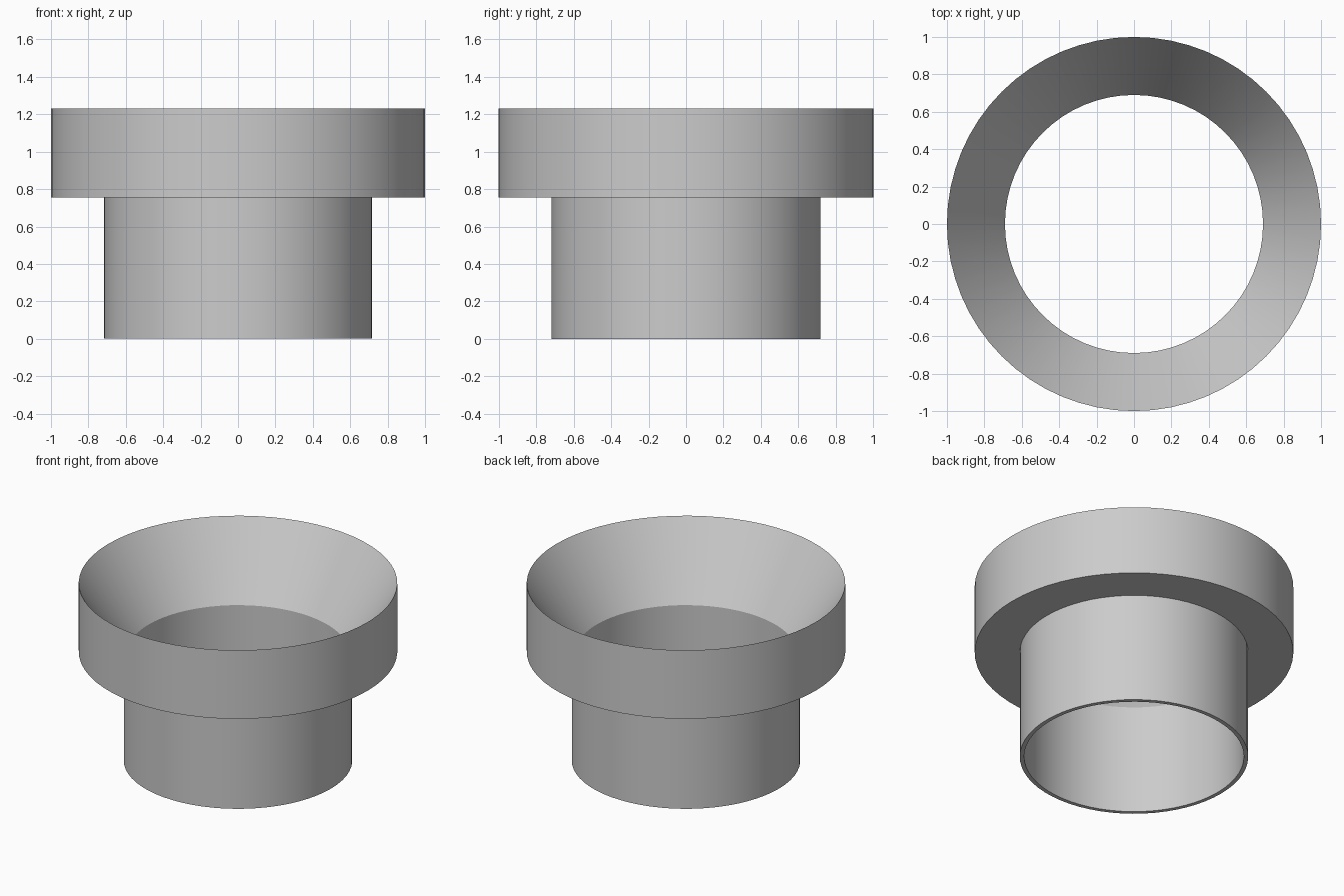
import bpy
import bmesh
import math

cube = bpy.data.objects.get("Cube")
if cube:
    bpy.data.objects.remove(cube, do_unlink=True)

# Plain grey material
grey = bpy.data.materials.new("plain_grey")
grey.use_nodes = True
colour = (0.6, 0.6, 0.6, 1)
grey.diffuse_color = colour
grey.node_tree.nodes["Principled BSDF"].inputs["Base Color"].default_value = colour

SEGMENTS = 64
HEIGHT, STEP = 1.23, 0.755
RIM, TUBE, BORE = 1.0, 0.717, 0.69


def lathe(name, profile):
    """Revolve a closed (radius, height) profile around the z axis."""
    bm = bmesh.new()
    rings = []
    for radius, z in profile:
        ring = []
        for i in range(SEGMENTS):
            a = math.tau * i / SEGMENTS
            ring.append(bm.verts.new((radius * math.cos(a), radius * math.sin(a), z)))
        rings.append(ring)
    for lower, upper in zip(rings, rings[1:] + rings[:1]):
        for i in range(SEGMENTS):
            j = (i + 1) % SEGMENTS
            bm.faces.new((lower[i], lower[j], upper[j], upper[i]))
    bmesh.ops.recalc_face_normals(bm, faces=bm.faces)
    mesh = bpy.data.meshes.new(name)
    bm.to_mesh(mesh)
    bm.free()
    mesh.materials.append(grey)
    obj = bpy.data.objects.new(name, mesh)
    bpy.context.collection.objects.link(obj)
    bpy.ops.object.select_all(action="DESELECT")
    obj.select_set(True)
    bpy.context.view_layer.objects.active = obj
    bpy.ops.object.shade_smooth_by_angle(angle=math.radians(25))
    return obj


# Thin tube, flat collar underside, straight rim wall and conical mouth
lathe("funnel_collar", [
    (BORE, 0), (TUBE, 0), (TUBE, STEP), (RIM, STEP),
    (RIM, HEIGHT), (BORE, STEP),
])
